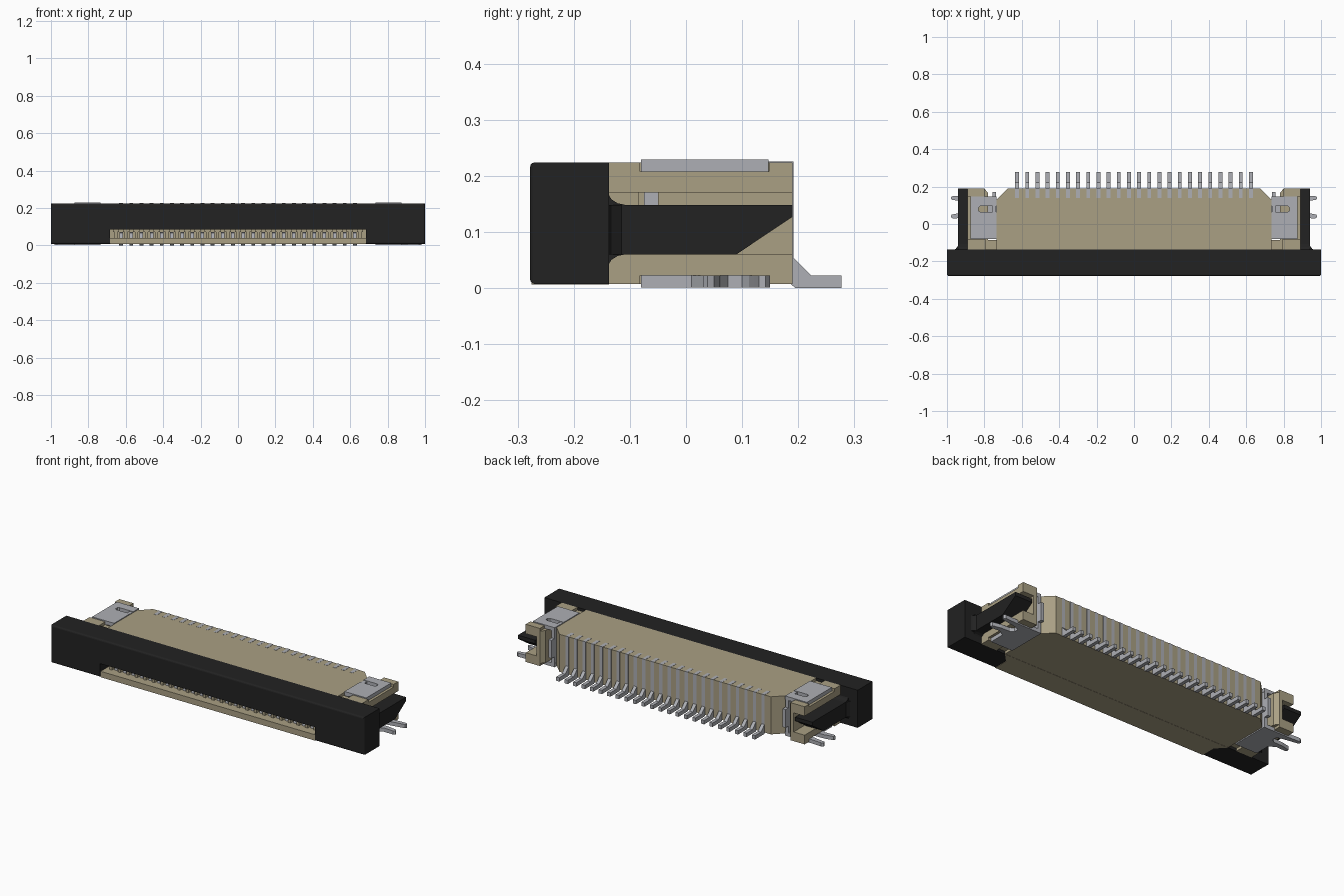
import bpy, bmesh
from mathutils import Vector

if "Cube" in bpy.data.objects:
    bpy.data.objects.remove(bpy.data.objects["Cube"])


def material(name, rgb):
    m = bpy.data.materials.new(name)
    m.diffuse_color = (*rgb, 1)
    m.use_nodes = True
    m.node_tree.nodes["Principled BSDF"].inputs["Base Color"].default_value = m.diffuse_color
    return m


BLACK = material("black plastic", (0.016, 0.016, 0.016))
BEIGE = material("beige plastic", (0.40, 0.35, 0.23))
METAL = material("tinned metal", (0.42, 0.43, 0.46))


def prism(bm, pts, axis, lo, hi, side=1):
    """Extrude a 2D outline along an axis; side=-1 mirrors it in x."""
    def place(a, b, t):
        v = {"x": (t, a, b), "y": (a, t, b), "z": (a, b, t)}[axis]
        return Vector((v[0] * side, v[1], v[2]))
    a = [bm.verts.new(place(*p, lo)) for p in pts]
    b = [bm.verts.new(place(*p, hi)) for p in pts]
    n = len(pts)
    faces = [bm.faces.new(a), bm.faces.new(b)]
    for i in range(n):
        j = (i + 1) % n
        faces.append(bm.faces.new((a[i], a[j], b[j], b[i])))
    bmesh.ops.recalc_face_normals(bm, faces=faces)


def box(bm, x0, x1, y0, y1, z0, z1, side=1):
    prism(bm, [(x0, y0), (x1, y0), (x1, y1), (x0, y1)], "z", z0, z1, side)


def finish(bm, name, mat):
    me = bpy.data.meshes.new(name)
    bm.to_mesh(me)
    bm.free()
    me.materials.append(mat)
    ob = bpy.data.objects.new(name, me)
    bpy.context.collection.objects.link(ob)
    return ob


ZB, ZT = 0.007, 0.224
PINS = 24
PITCH = 1.25 / (PINS - 1)
pin_x = [-0.625 + i * PITCH for i in range(PINS)]

# Locking bar with a cable opening at the front
bm = bmesh.new()
prism(bm, [(-1, ZB), (-.685, ZB), (-.685, .085), (.685, .085),
           (.685, ZB), (1, ZB), (1, ZT), (-1, ZT)], "y", -.278, -.137)
outer = [e for e in bm.edges
         if all(v.co.y < -.27 for v in e.verts)
         and (all(abs(v.co.x) > .99 for v in e.verts)
              or all(v.co.z > .2 for v in e.verts)
              or (all(v.co.z < .01 for v in e.verts)))]
bmesh.ops.bevel(bm, geom=outer, offset=.009, segments=3, profile=.5, affect="EDGES")
finish(bm, "locking_bar", BLACK)

# Slider arms with flared roots and wedge tips
bm = bmesh.new()
for s in (-1, 1):
    prism(bm, [(-.14, .17), (-.133, .158), (-.122, .151), (-.108, .148),
               (.19, .148), (.19, .127), (.09, .06), (-.108, .06),
               (-.122, .057), (-.133, .05), (-.14, .038)], "x", .83, .94, s)
    prism(bm, [(.93, -.14), (.965, -.14), (.953, -.133), (.94, -.115),
               (.93, -.115)], "z", .06, .148, s)
finish(bm, "slider_arms", BLACK)

# Main housing body with chamfered rear corners
bm = bmesh.new()
prism(bm, [(-.735, -.138), (.735, -.138), (.735, .13), (.675, .19),
           (-.675, .19), (-.735, .13)], "z", ZB, ZT)
finish(bm, "housing_body", BEIGE)

# Floor tongue running through the bar opening
bm = bmesh.new()
prism(bm, [(-.684, -.275), (.684, -.275), (.684, -.19), (.735, -.137),
           (-.735, -.137), (-.684, -.19)], "z", ZB - .001, .04)
finish(bm, "housing_floor", BEIGE)

# Dividers between the contacts inside the cable slot
bm = bmesh.new()
for i in range(PINS + 1):
    x = -.625 + (i - .5) * PITCH
    box(bm, x - .017, x + .017, -.23, -.137, .07, .0845)
    box(bm, x - .008, x + .008, -.23, -.137, .039, .0845)
finish(bm, "slot_dividers", BEIGE)

# Slotted end brackets that guide the slider arms
bm = bmesh.new()
for s in (-1, 1):
    flange = [(.78, -.138), (.89, -.138), (.89, .19), (.80, .19), (.78, .165)]
    prism(bm, flange, "z", .17, .208, s)
    prism(bm, flange, "z", .022, .06, s)
    prism(bm, [(.78, -.05), (.82, -.05), (.82, .19), (.80, .19),
               (.78, .165)], "z", .05, .18, s)
    box(bm, .73, .80, -.138, -.085, .022, .208, s)
    # rear lips and front pads level with the housing faces
    for z0, z1 in ((.207, ZT), (ZB, .023)):
        box(bm, .80, .89, .148, .19, z0, z1, s)
        box(bm, .79, .89, -.138, -.082, z0, z1, s)
finish(bm, "end_brackets", BEIGE)

# Metal hold-down clips: slotted top plate, web and forked foot
bm = bmesh.new()
for s in (-1, 1):
    prism(bm, [(.735, -.08), (.875, -.08), (.875, .147), (.735, .147),
               (.735, .095), (.822, .095), (.832, .088), (.832, .072),
               (.822, .065), (.735, .065)], "z", .208, .229, s)
    box(bm, .737, .757, -.075, .147, .002, .226, s)
    box(bm, .737, .757, .14, .172, .06, .165, s)
    prism(bm, [(.735, -.08), (.875, -.08), (.875, .01), (.91, .032),
               (.968, .03), (.98, .038), (.975, .05), (.925, .06),
               (.87, .062), (.85, .075), (.85, .1), (.87, .112),
               (.925, .122), (.975, .13), (.98, .142), (.968, .15),
               (.91, .147), (.735, .147)], "z", .0005, .022, s)
finish(bm, "hold_down_clips", METAL)

# Contacts: solder foot, rear blade, top edge and front spring tip
bm = bmesh.new()
for x in pin_x:
    prism(bm, [(.185, .06), (.19, .055), (.223, .022), (.277, .022),
               (.277, 0), (.195, 0), (.185, .008)], "x", x - .01, x + .01)
    box(bm, x - .01, x + .01, .14, .1915, .02, ZT + .001)
    prism(bm, [(-.137, .04), (-.22, .04), (-.215, .066), (-.2, .07),
               (-.137, .07)], "x", x - .009, x + .009)
finish(bm, "contacts", METAL)
